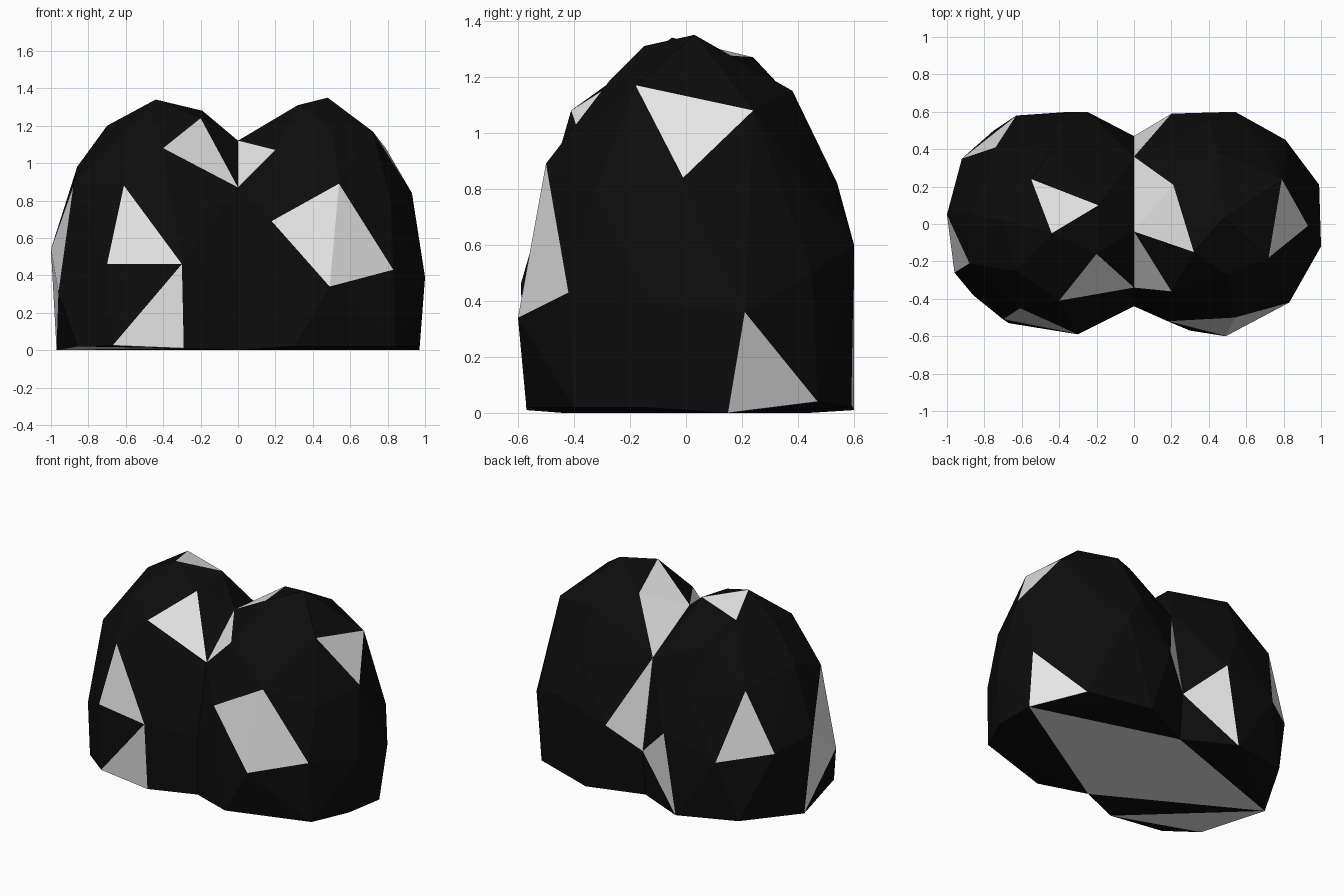
import bpy
import bmesh
from mathutils import Vector

# Remove only the default cube
default_cube = bpy.data.objects.get("Cube")
if default_cube is not None:
    bpy.data.objects.remove(default_cube, do_unlink=True)


def make_material(name, level):
    """Plain grey-scale material, same colour in viewport and render."""
    material = bpy.data.materials.new(name)
    material.use_nodes = True
    colour = (level, level, level, 1)
    material.diffuse_color = colour
    shader = material.node_tree.nodes["Principled BSDF"]
    shader.inputs["Base Color"].default_value = colour
    shader.inputs["Roughness"].default_value = .9
    return material


BLACK = make_material("matte_black", .004)
WHITE = make_material("soft_white", .8)


def build_lobe(name, seam, patches, ridges):
    """Faceted convex lobe, open at the seam, with light facets at each patch."""
    bm = bmesh.new()
    found = {}

    def vertex(point):
        if point not in found:
            found[point] = bm.verts.new(Vector(point))
        return found[point]

    seam_verts = {vertex(p) for p in seam}
    patch_verts = [{vertex(p) for p in corners} for corners in patches.values()]
    for point in ridges:
        vertex(point)
    bmesh.ops.convex_hull(bm, input=list(bm.verts))

    # Open the hidden wall where the two lobes meet
    wall = [f for f in bm.faces if seam_verts.issuperset(f.verts)]
    bmesh.ops.delete(bm, geom=wall, context='FACES')
    loose = [v for v in bm.verts if not v.link_faces]

    # A facet is light when all its corners belong to one patch
    for face in bm.faces:
        corners = set(face.verts)
        face.material_index = int(any(corners <= patch for patch in patch_verts))
        face.smooth = False
    bmesh.ops.delete(bm, geom=loose, context='VERTS')
    bmesh.ops.recalc_face_normals(bm, faces=list(bm.faces))

    # An open shell may be flipped, so make the highest facet face up
    highest = max(bm.faces, key=lambda f: f.calc_center_median().z)
    if highest.normal.z < 0:
        bmesh.ops.reverse_faces(bm, faces=list(bm.faces))

    mesh = bpy.data.meshes.new(name)
    bm.to_mesh(mesh)
    bm.free()
    mesh.materials.append(BLACK)
    mesh.materials.append(WHITE)
    lobe = bpy.data.objects.new(name, mesh)
    bpy.context.scene.collection.objects.link(lobe)
    return lobe


# Crease shared by both lobes, from the front foot over the top to the back foot
front_foot = (0, -.44, 0)
front_waist = (0, -.44, .4)
front_neck = (0, -.34, .87)
saddle = (0, -.04, 1.12)
back_neck = (0, .36, .91)
back_waist = (0, .47, .31)
back_foot = (0, .44, 0)
seam = [front_foot, front_waist, front_neck, saddle,
        back_neck, back_waist, back_foot]

# Lobe on the model's left
outer_foot = (.97, .15, 0)
build_lobe("left_lobe", seam, {
    "shoulder": [(.79, .24, 1.08), (.93, -.01, .84), (.72, -.18, 1.17)],
    "front": [(.18, -.52, .69), (.54, -.5, .89), (.83, -.42, .43), (.49, -.6, .34)],
    "front_crease": [saddle, front_neck, (.2, -.36, 1.07)],
    "top_crease": [saddle, back_neck, (.32, -.15, 1.31), (.21, .21, 1.24)],
    "back_crease": [back_neck, back_waist, (.2, .59, .48)],
    "outer_side": [outer_foot, (.99, .21, .36), (.77, .47, .04)],
    "underside": [front_foot, back_foot, outer_foot],
}, [
    # crown and back
    (.48, .03, 1.35), (.45, .38, 1.15), (.4, .54, .82), (.7, .4, .85),
    (.54, .6, .6), (.81, .45, .5),
    # side and front
    (1, -.12, .39), (.82, -.33, .78), (.5, -.27, 1.19),
    # foot
    (.3, -.57, .02), (.84, -.4, .02), (.95, -.15, .02), (.35, .59, .02),
])

# Lobe on the model's right
outer_foot = (-.97, .1, 0)
inner_foot = (-.29, -.57, .01)
front_toe = (-.67, -.53, .025)
side_toe = (-.86, -.38, .02)
belly = (-.3, -.59, .46)
build_lobe("right_lobe", seam, {
    "front": [belly, (-.61, -.45, .88), (-.7, -.51, .46)],
    "front_foot": [belly, front_toe, inner_foot],
    "front_crease": [front_neck, (-.2, -.16, 1.24), (-.4, -.41, 1.08)],
    "crown": [(-.55, .24, 1.27), (-.44, -.05, 1.34), (-.19, .1, 1.28)],
    "back_crease": [back_waist, (-.25, .6, .55), (-.34, .6, .01)],
    "back": [(-.63, .58, .44), (-.92, .35, .49), (-.74, .41, .9)],
    "outer_side": [outer_foot, (-.88, -.21, .88), (-1, .05, .54), (-.96, -.26, .31)],
    "underside": [front_foot, back_foot, outer_foot],
    "underside_strip": [inner_foot, outer_foot, side_toe],
}, [
    # back, shoulder and front
    (-.45, .38, 1.12), (-.38, .53, .82), (-.7, .02, 1.2),
    (-.86, .05, .98), (-.63, -.25, 1.15),
    # foot
    (-.75, .5, .04),
])
